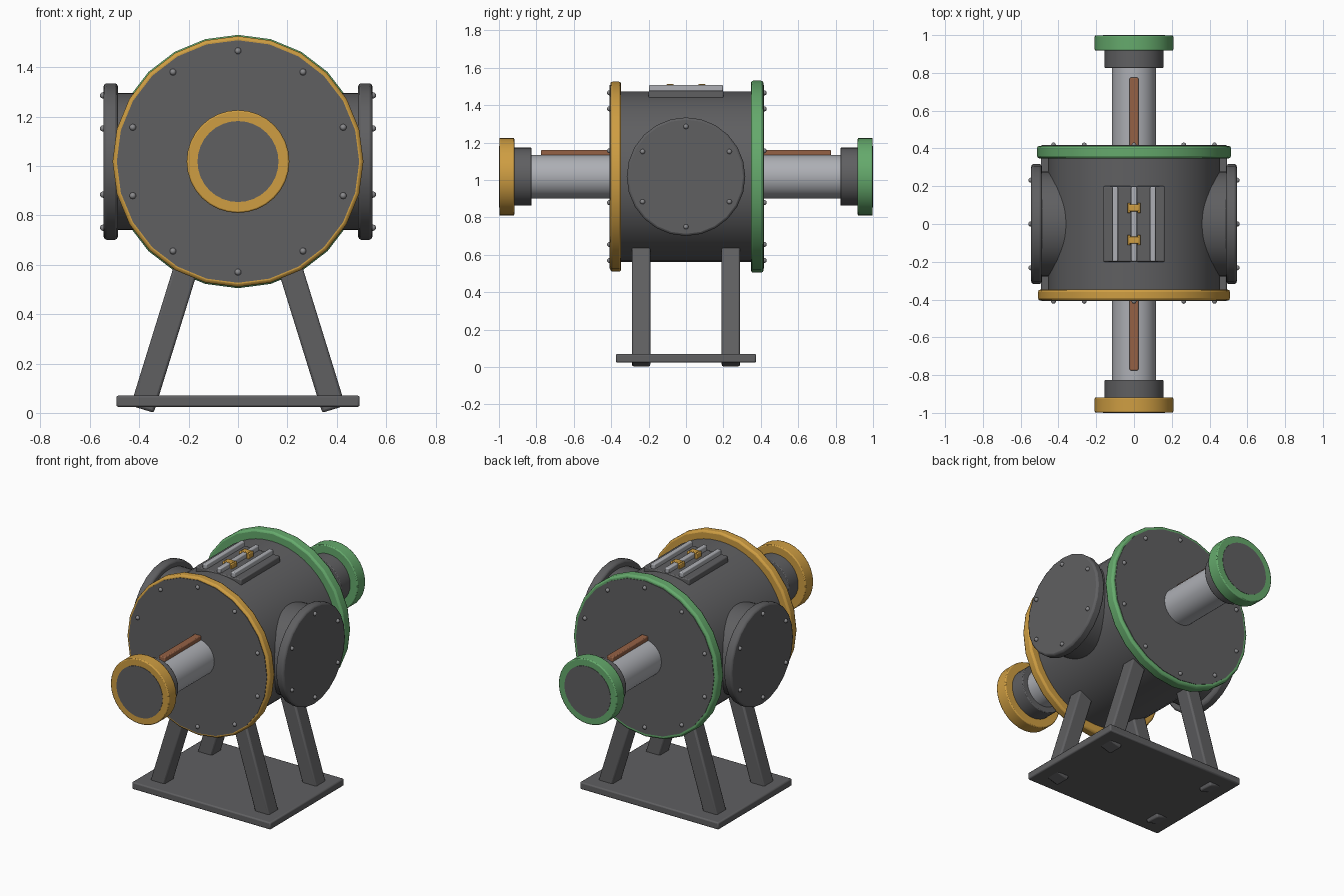
import bpy, bmesh
from math import pi, radians, sin, cos
from mathutils import Matrix, Vector

cube = bpy.data.objects.get("Cube")
if cube:
    bpy.data.objects.remove(cube, do_unlink=True)

CZ = 1.018  # height of the vessel axis


def material(name, r, g, b):
    m = bpy.data.materials.new(name)
    m.diffuse_color = (r, g, b, 1)
    m.use_nodes = True
    m.node_tree.nodes["Principled BSDF"].inputs["Base Color"].default_value = (r, g, b, 1)
    return m


DARK = material("dark grey steel", 0.115, 0.115, 0.12)
GOLD = material("gold yellow", 0.62, 0.34, 0.055)
GREEN = material("green", 0.13, 0.4, 0.15)
LIGHT = material("light grey metal", 0.42, 0.43, 0.46)
BOLT = material("bolt grey", 0.25, 0.25, 0.26)
COPPER = material("copper brown", 0.3, 0.12, 0.06)


def finish(name, bm, mat, bevel=0, segments=2):
    mesh = bpy.data.meshes.new(name)
    bm.to_mesh(mesh)
    bm.free()
    obj = bpy.data.objects.new(name, mesh)
    bpy.context.collection.objects.link(obj)
    mesh.materials.append(mat)
    if bevel:
        mod = obj.modifiers.new("Bevel", "BEVEL")
        mod.width = bevel
        mod.segments = segments
        mod.limit_method = 'ANGLE'
        mod.angle_limit = radians(40)
    bpy.ops.object.select_all(action='DESELECT')
    obj.select_set(True)
    bpy.context.view_layer.objects.active = obj
    bpy.ops.object.shade_smooth_by_angle(angle=radians(35))
    return obj


TURN = {'X': Matrix.Rotation(pi / 2, 4, 'Y'), 'Y': Matrix.Rotation(-pi / 2, 4, 'X')}


def cylinder(name, axis, radius, start, end, mat, bevel=0, sides=24):
    """Cylinder on the vessel axis height, running along X or Y."""
    mid = (start + end) / 2
    pos = Vector((mid, 0, CZ)) if axis == 'X' else Vector((0, mid, CZ))
    bm = bmesh.new()
    bmesh.ops.create_cone(bm, cap_ends=True, segments=sides, radius1=radius, radius2=radius,
                          depth=abs(end - start), matrix=Matrix.Translation(pos) @ TURN[axis])
    return finish(name, bm, mat, bevel)


def box(name, size, pos, mat, bevel=0, tilt=0):
    bm = bmesh.new()
    m = Matrix.Translation(pos) @ Matrix.Rotation(tilt, 4, 'Y') @ Matrix.Diagonal((*size, 1))
    bmesh.ops.create_cube(bm, size=1, matrix=m)
    return finish(name, bm, mat, bevel)


def bolt_circle(name, axis, radius, at, count):
    bm = bmesh.new()
    for i in range(count):
        a = 2 * pi * i / count
        u, z = radius * sin(a), CZ + radius * cos(a)
        pos = (at, u, z) if axis == 'X' else (u, at, z)
        bmesh.ops.create_uvsphere(bm, u_segments=10, v_segments=6, radius=0.0135,
                                  matrix=Matrix.Translation(pos) @ TURN[axis])
    return finish(name, bm, BOLT)


# Main vessel
cylinder("vessel_body", 'Y', 0.455, -0.36, 0.36, DARK, sides=48)

# Front and back ends: flange, cover, bolts, shaft, neck and coloured cap
for side, s, colour, r, outer in (("front", -1, GOLD, 0.508, 0.405), ("back", 1, GREEN, 0.513, 0.414)):
    cylinder(side + "_flange", 'Y', r, s * 0.347, s * outer, colour, 0.012)
    cylinder(side + "_cover", 'Y', 0.491, s * 0.38, s * (outer + 0.003), DARK)
    bolt_circle(side + "_cover_bolts", 'Y', 0.448, s * (outer + 0.004), 10)
    cylinder(side + "_shaft", 'Y', 0.117, s * 0.38, s * 0.84, LIGHT, sides=32)
    cylinder(side + "_neck", 'Y', 0.155, s * 0.825, s * 0.925, DARK, 0.005, sides=32)
    cylinder(side + "_cap", 'Y', 0.208, s * 0.918, s * 0.998, colour, 0.006, sides=32)
    cylinder(side + "_cap_disc", 'Y', 0.164, s * 0.98, s * 1.0, DARK, sides=32)
    box(side + "_copper_rod", (0.046, 0.44, 0.04), (0, s * 0.555, 1.14), COPPER, 0.005)

# Side ports
for side, s in (("left", 1), ("right", -1)):
    cylinder(side + "_port_neck", 'X', 0.278, s * 0.3, s * 0.5, DARK, sides=48)
    cylinder(side + "_port_flange", 'X', 0.317, s * 0.487, s * 0.544, DARK, 0.012)
    bolt_circle(side + "_port_bolts", 'X', 0.268, s * 0.546, 6)

# Top panel with three rails and two clamps
box("top_panel", (0.325, 0.4, 0.045), (0, 0, 1.455), DARK, 0.006)
for label, x in (("left", 0.1), ("middle", 0), ("right", -0.1)):
    box(label + "_rail", (0.03, 0.396, 0.034), (x, 0, 1.491), LIGHT, 0.006)
for label, y in (("front", -0.085), ("back", 0.085)):
    box(label + "_clamp_bridge", (0.05, 0.036, 0.038), (0, y, 1.495), GOLD, 0.004)
    for end, s in (("left", 1), ("right", -1)):
        box(f"{label}_clamp_{end}_end", (0.016, 0.054, 0.036), (s * 0.027, y, 1.49), GOLD, 0.004)

# Stand: base plate and four splayed legs
box("base_plate", (0.985, 0.75, 0.046), (0, 0, 0.047), DARK, 0.008)
LEAN = radians(17.2)
for fb, sy in (("front", -1), ("back", 1)):
    for lr, sx in (("left", 1), ("right", -1)):
        length = 0.68
        foot = Vector((sx * 0.388, sy * 0.24, 0.015))
        along = Vector((-sx * sin(LEAN), 0, cos(LEAN)))
        box(f"{fb}_{lr}_leg", (0.098, 0.098, length), foot + along * length / 2, DARK, 0.01, -sx * LEAN)
